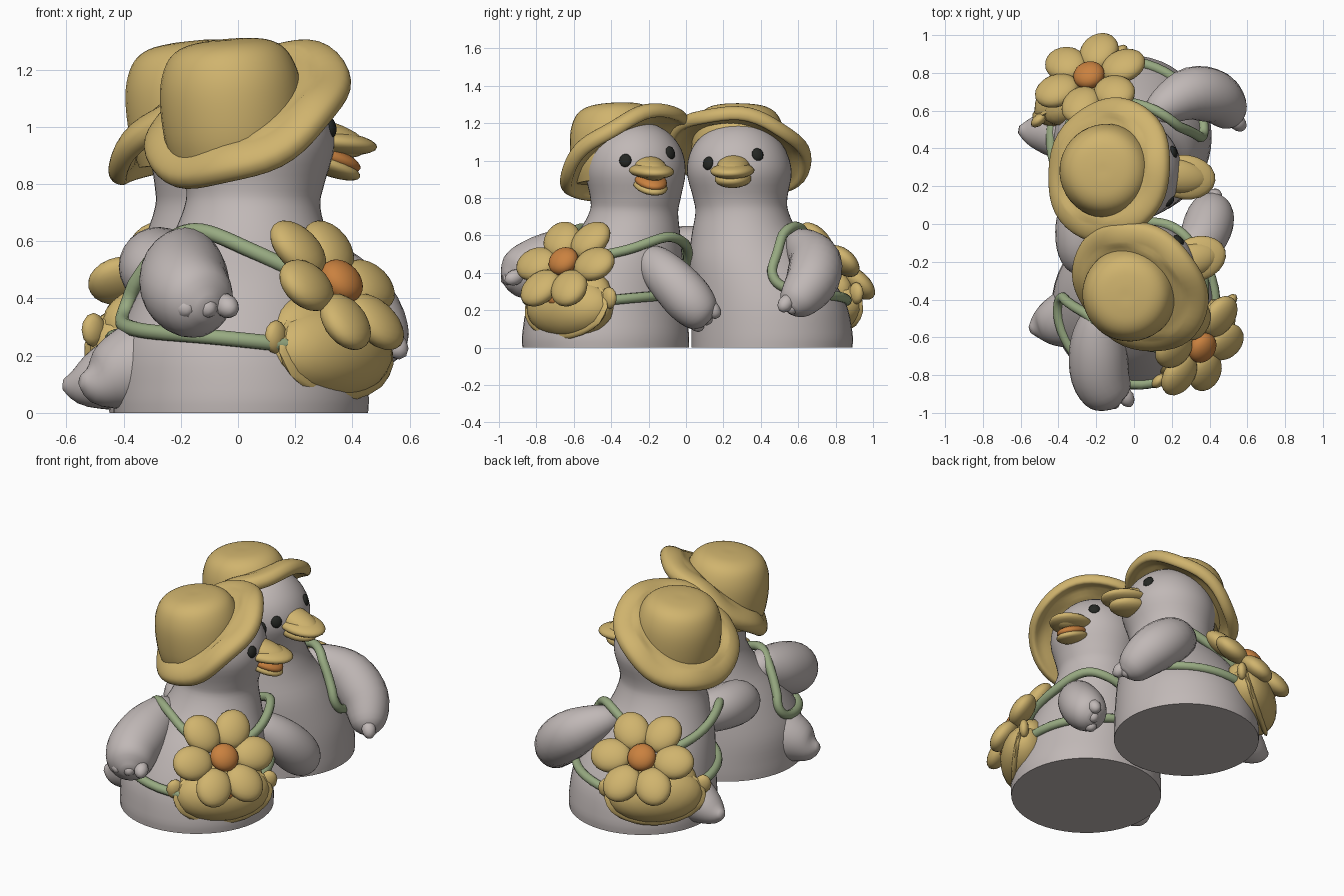
import bpy, bmesh, math
from mathutils import Vector, Matrix

if "Cube" in bpy.data.objects:
    bpy.data.objects.remove(bpy.data.objects["Cube"])


def mat(name, rgb):
    m = bpy.data.materials.new(name)
    m.diffuse_color = (*rgb, 1)
    m.use_nodes = True
    m.node_tree.nodes["Principled BSDF"].inputs["Base Color"].default_value = m.diffuse_color
    return m


GRAY = mat("soft_gray", (0.53, 0.48, 0.47))
YELLOW = mat("straw_yellow", (0.63, 0.455, 0.155))
ORANGE = mat("orange", (0.59, 0.22, 0.05))
GREEN = mat("sage_green", (0.31, 0.40, 0.22))
BLACK = mat("eye_black", (0.018, 0.02, 0.017))
UP = Vector((0, 0, 1))


def finish(name, bm, material):
    bmesh.ops.recalc_face_normals(bm, faces=bm.faces)
    me = bpy.data.meshes.new(name)
    bm.to_mesh(me)
    bm.free()
    for p in me.polygons:
        p.use_smooth = True
    me.set_sharp_from_angle(angle=math.radians(50))
    me.materials.append(material)
    ob = bpy.data.objects.new(name, me)
    bpy.context.collection.objects.link(ob)
    return ob


def smooth_path(pts, steps):
    """Catmull-Rom through 4-component points."""
    out = []
    for i in range(len(pts) - 1):
        a, b, c, d = (Vector(pts[min(max(k, 0), len(pts) - 1)]) for k in range(i - 1, i + 3))
        for s in range(steps):
            t = s / steps
            out.append(0.5 * (2 * b + (c - a) * t + (2 * a - 5 * b + 4 * c - d) * t * t
                              + (3 * b - a - 3 * c + d) * t ** 3))
    return out + [Vector(pts[-1])]


def section(body, z):
    """Centre and radius of the body at height z."""
    for p, q in zip(body, body[1:]):
        if p[2] <= z <= q[2]:
            return Vector(p).lerp(Vector(q), (z - p[2]) / (q[2] - p[2]))


def loft(name, pts, material, level=False, sides=32, steps=4, matrix=None, wave=0.0):
    """Round sections along a path; level keeps every section horizontal."""
    path = smooth_path(pts, steps)
    bm = bmesh.new()
    rings = []
    for i, p in enumerate(path):
        u, v = Vector((1, 0, 0)), Vector((0, 1, 0))
        if not level:
            t = (path[min(i + 1, len(path) - 1)] - path[max(i - 1, 0)]).xyz.normalized()
            u = t.cross(UP).normalized()
            v = t.cross(u)
        ring = []
        for k in range(sides):
            a = 2 * math.pi * k / sides
            co = p.xyz + max(p.w, 0.004) * (u * math.cos(a) + v * math.sin(a))
            if wave and p.w > 0.28:
                co.z += wave * math.sin(5 * a + 1)
            ring.append(bm.verts.new(co))
        rings.append(ring)
    for r0, r1 in zip(rings, rings[1:]):
        for k in range(sides):
            j = (k + 1) % sides
            bm.faces.new((r0[k], r0[j], r1[j], r1[k]))
    bm.faces.new(rings[0])
    bm.faces.new(rings[-1])
    if matrix:
        bm.transform(matrix)
    return finish(name, bm, material)


def blob(name, loc, scale, material, rot=Matrix.Identity(4), sub=3):
    bm = bmesh.new()
    m = Matrix.Translation(loc) @ rot @ Matrix.Diagonal((*scale, 1))
    bmesh.ops.create_icosphere(bm, subdivisions=sub, radius=1, matrix=m)
    return finish(name, bm, material)


def basis(x, y, z):
    return Matrix((x, y, z)).transposed().to_4x4()


def rot(deg, axis):
    return Matrix.Rotation(math.radians(deg), 4, axis)


# hat: upright crown and a tilted, rolled brim (z, radius)
CROWN = [(-.17, .225), (-.08, .245), (.04, .25), (.13, .238), (.2, .205), (.237, .15), (.25, .07), (.251, .004)]
BRIM = [(.035, .22), (.035, .3), (.02, .355), (-.01, .392), (-.05, .395), (-.075, .365), (-.045, .32), (-.02, .22)]


def strap(name, body, bag_angle, side, peak, reach):
    """Loop from the bag top over the shoulder, behind the wing and back to the bag bottom."""
    path = smooth_path([(8, .47, 0, 0), (45, peak - .07, .01, 0), (80, peak, .04, 0), (105, peak - .03, .04, 0),
                        (125, .5, .02, 0), (137, .4, .01, 0), (132, .325, .005, 0), (105, .29, 0, 0),
                        (60, .265, 0, 0), (15, .23, 0, 0)], 6)
    cu = bpy.data.curves.new(name, 'CURVE')
    cu.dimensions = '3D'
    cu.bevel_depth = 0.027
    cu.bevel_resolution = 3
    sp = cu.splines.new('POLY')
    sp.points.add(len(path) - 1)
    for pt, (deg, z, out, _) in zip(sp.points, path):
        c = section(body, z)
        w = math.radians(bag_angle + side * deg * reach)
        r = c.w + 0.012 + out
        pt.co = (c.x + r * math.cos(w), c.y + r * math.sin(w), z, 1)
    cu.materials.append(GREEN)
    bpy.context.collection.objects.link(bpy.data.objects.new(name, cu))


def bird(tag, body, look, eye_z, beak_len, mouth_open, crown_at, brim_at, brim_rot,
         bag_angle, bag_at, flower_at, normal, straps, wings, tail):
    # body, neck and head in one loft
    loft(tag + "_body", body, GRAY, level=True, sides=48)
    loft(tag + "_tail", tail, GRAY)
    fine = smooth_path(body, 4)

    # eyes
    for side, z in zip((-1, 1), eye_z):
        c = section(fine, z)
        turn = rot(look + side * 30, 'Z')
        d = turn @ Vector((1, 0, 0))
        blob(tag + "_eye", c.xyz + d * (c.w - .003), (.018, .034, .037), BLACK,
             turn @ rot(-12, 'Y'), 2)

    # beak
    f = rot(look, 'Z')
    fwd = f @ Vector((1, 0, 0))
    c = section(fine, .94)
    base = Vector((c.x, c.y, 0))
    blob(tag + "_upper_beak", base + fwd * (beak_len - .16) + UP * .945, (.16, .118, .042), YELLOW, f @ rot(6, 'Y'))
    blob(tag + "_beak_ridge", base + fwd * (beak_len - .2) + UP * .963, (.17, .09, .062), YELLOW, f @ rot(14, 'Y'))
    if mouth_open:
        droop = f @ rot(20, 'Y')
        blob(tag + "_lower_beak", base + fwd * (beak_len - .18) + UP * .866, (.125, .09, .035), YELLOW, droop)
        blob(tag + "_mouth", base + fwd * (beak_len - .174) + UP * .893, (.12, .085, .038), ORANGE, droop)
    else:
        blob(tag + "_lower_beak", base + fwd * (beak_len - .19) + UP * .902, (.135, .098, .048), YELLOW, f @ rot(6, 'Y'))

    # hat
    yaw, tilt, roll = brim_rot
    loft(tag + "_hat_crown", [(0, 0, z, r) for z, r in CROWN], YELLOW, level=True, sides=40,
         matrix=Matrix.Translation(crown_at) @ rot(yaw, 'Z') @ rot(-6, 'Y'))
    loft(tag + "_hat_brim", [(0, 0, z, r) for z, r in BRIM], YELLOW, level=True, sides=48, wave=.01,
         matrix=Matrix.Translation(brim_at) @ rot(yaw, 'Z') @ rot(roll, 'X') @ rot(-tilt, 'Y')
         @ Matrix.Diagonal((.97, .98, 1, 1)))

    # shoulder straps
    for side, (peak, reach) in zip((-1, 1), straps):
        strap(tag + "_strap", body, bag_angle, side, peak, reach)

    # bag with seam, side tabs and clasp
    br = rot(bag_angle, 'Z')
    out, along = br @ Vector((1, 0, 0)), br @ Vector((0, 1, 0))
    bag_at = Vector(bag_at)
    lean = br @ rot(-14, 'Y')
    blob(tag + "_bag", bag_at, (.15, .285, .17), YELLOW, lean)
    blob(tag + "_bag_top", bag_at + UP * .07 - out * .03, (.12, .25, .15), YELLOW, lean)
    blob(tag + "_bag_seam", bag_at + out * .03, (.035, .297, .176), YELLOW, lean)
    for s in (-1, 1):
        blob(tag + "_bag_tab", bag_at + along * .28 * s + UP * .05, (.03, .05, .06), YELLOW, br, 2)
    blob(tag + "_bag_clasp", bag_at + out * .125 + UP * .06, (.025, .05, .05), ORANGE, lean, 2)

    # flower
    n = Vector(normal).normalized()
    t = UP.cross(n).normalized()
    b = n.cross(t)
    flower_at = Vector(flower_at)
    for k in range(6):
        a = math.radians(30 + 60 * k)
        rad = b * math.cos(a) + t * math.sin(a)
        blob(tag + "_petal", flower_at + rad * .188 + n * .01, (.12, .105, .06), YELLOW,
             basis(rad, n.cross(rad), n))
    blob(tag + "_flower_center", flower_at + n * .035, (.084, .084, .058), ORANGE, basis(b, t, n))

    # wings with feather tips
    for pts, spread in wings:
        loft(tag + "_wing", pts, GRAY, sides=24)
        if spread:
            end, prev = Vector(pts[-1][:3]), Vector(pts[-3][:3])
            d = (end - prev).normalized()
            for k in (-1, 0, 1):
                blob(tag + "_feather", end - d * .04 + Vector(spread) * k, (.06, .042, .042), GRAY,
                     d.to_track_quat('X', 'Z').to_matrix().to_4x4(), 2)


bird("left_bird",
     [(.01, -.43, 0, .445), (.01, -.43, .08, .445), (0, -.42, .25, .42), (.02, -.37, .45, .355),
      (.04, -.31, .6, .28), (.05, -.28, .72, .238), (.06, -.27, .8, .242), (.07, -.27, .94, .268),
      (.07, -.27, 1.06, .245), (.07, -.27, 1.15, .175), (.07, -.27, 1.2, .08), (.07, -.27, 1.21, .01)],
     18, (1.0, 1.04), .435, True,
     (-.02, -.37, 1.055), (.02, -.345, 1.07), (30, 36, 15),
     -42, (.32, -.62, .215), (.34, -.64, .44), (.65, -.45, .62), ((.635, 1), (.59, 1)),
     [([(-.18, -.42, .53, .06), (-.18, -.5, .54, .11), (-.19, -.64, .49, .15), (-.18, -.8, .43, .155),
        (-.13, -.91, .38, .125), (-.1, -.96, .36, .04)], (.075, .01, 0)),
      ([(.24, -.22, .48, .06), (.28, -.17, .45, .1), (.36, -.08, .36, .125), (.4, .02, .25, .13),
        (.41, .09, .17, .1), (.41, .12, .14, .04)], (.02, .045, .035))],
     [(-.2, -.46, .2, .2), (-.38, -.51, .15, .15), (-.49, -.54, .11, .09), (-.55, -.56, .115, .02)])

bird("right_bird",
     [(-.02, .46, 0, .43), (-.02, .46, .08, .43), (-.02, .44, .25, .41), (-.03, .37, .45, .355),
      (-.04, .32, .6, .29), (-.04, .3, .72, .25), (-.04, .29, .8, .252), (-.03, .285, .94, .28),
      (-.03, .28, 1.06, .25), (-.03, .28, 1.15, .175), (-.03, .28, 1.2, .08), (-.03, .28, 1.21, .01)],
     -7, (.985, 1.03), .465, False,
     (-.14, .28, 1.05), (-.15, .29, 1.07), (-5, 35, -8),
     130, (-.29, .73, .24), (-.23, .765, .455), (-.24, .64, .69), ((.645, .87), (.6, 1)),
     [([(.1, .56, .55, .06), (.16, .62, .54, .1), (.3, .69, .46, .14), (.43, .67, .35, .14),
        (.51, .59, .24, .1), (.54, .56, .2, .04)], (.03, -.045, .01)),
      ([(-.14, .25, .5, .06), (-.2, .18, .51, .11), (-.275, .04, .52, .13), (-.28, -.12, .5, .13),
        (-.26, -.22, .46, .09), (-.25, -.26, .44, .02)], None)],
     [(-.2, .47, .19, .19), (-.4, .48, .14, .14), (-.54, .49, .1, .08), (-.61, .5, .1, .02)])
